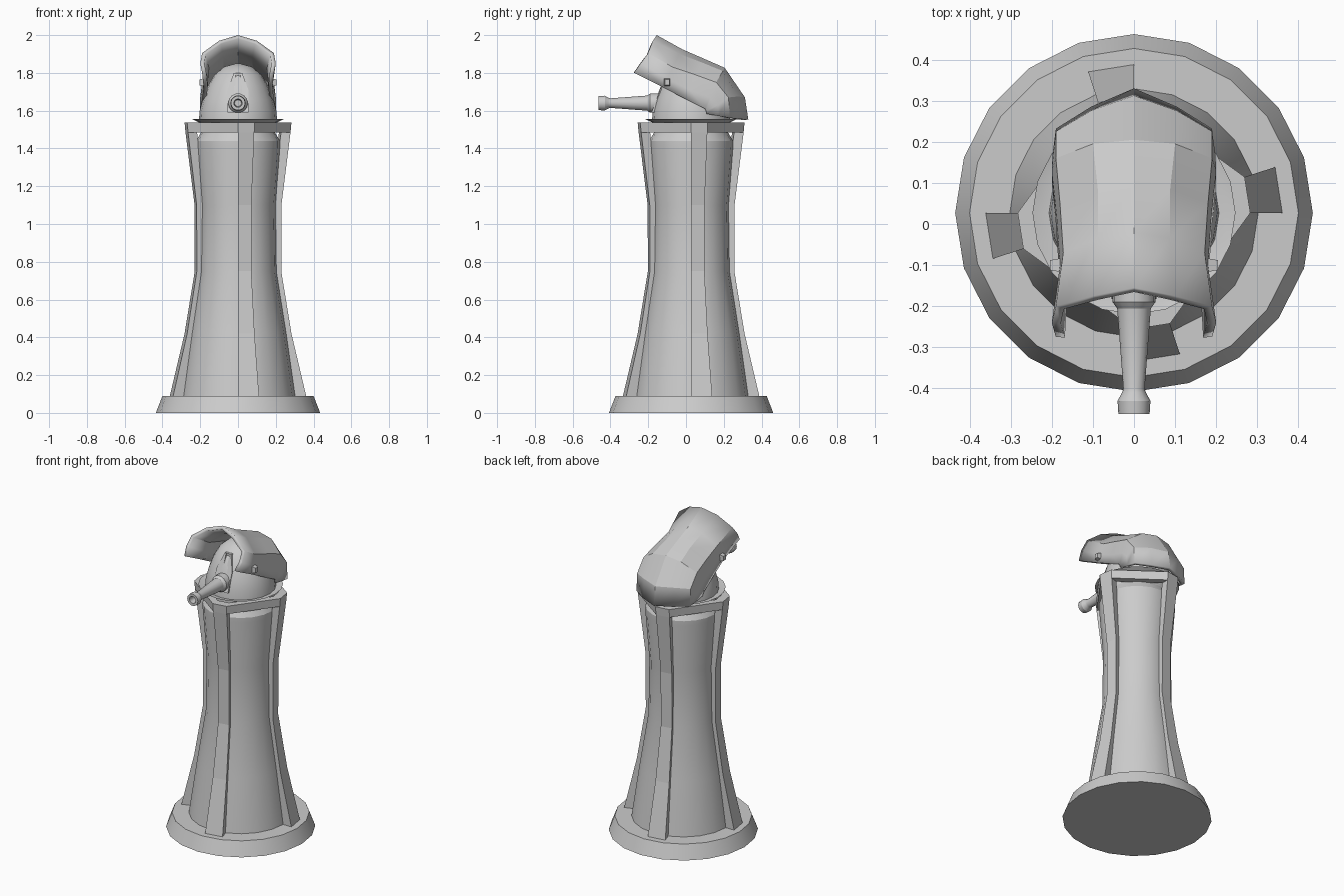
import bpy, bmesh
from math import sin, cos, pi, radians
from mathutils import Vector

if "Cube" in bpy.data.objects:
    bpy.data.objects.remove(bpy.data.objects["Cube"])

CY = 0.027  # column axis in y


def finish(name, bm, smooth=None):
    bmesh.ops.recalc_face_normals(bm, faces=bm.faces)
    me = bpy.data.meshes.new(name)
    bm.to_mesh(me)
    bm.free()
    ob = bpy.data.objects.new(name, me)
    bpy.context.collection.objects.link(ob)
    if smooth:
        bpy.ops.object.select_all(action='DESELECT')
        ob.select_set(True)
        bpy.context.view_layer.objects.active = ob
        bpy.ops.object.shade_smooth_by_angle(angle=radians(smooth))
    return ob


def bridge(bm, rings, closed=True):
    """Join rings of vertices with quads."""
    for a, b in zip(rings, rings[1:]):
        n = len(a)
        for i in range(n if closed else n - 1):
            j = (i + 1) % n
            bm.faces.new((a[i], a[j], b[j], b[i]))


def lathe(name, profile, n=20, place=None, smooth=30):
    """Turn (radius, height) points round an axis; place maps to the world."""
    place = place or (lambda x, y, h: (x, CY + y, h))
    bm = bmesh.new()
    rings = [[bm.verts.new(place(r * cos(2 * pi * i / n), r * sin(2 * pi * i / n), h))
              for i in range(n)] for r, h in profile]
    bridge(bm, rings)
    bm.faces.new(rings[0])
    bm.faces.new(rings[-1])
    return finish(name, bm, smooth)


# Base plate and waisted column
lathe("base_plate", [(0.435, 0), (0.40, 0.09)])
lathe("column", [(0.305, 0.07), (0.255, 0.42), (0.203, 0.75), (0.198, 1.10),
                 (0.222, 1.41), (0.222, 1.44), (0.195, 1.485), (0.195, 1.54)])

# Four struts, each one side of the 20-gon
strut_path = [(0.362, 0.288, 0.085), (0.283, 0.225, 0.42), (0.229, 0.18, 0.75),
              (0.23, 0.18, 1.10), (0.278, 0.228, 1.485)]
for k in range(4):
    bm = bmesh.new()
    rings = []
    for ro, ri, z in strut_path:
        a, b = radians(90 * k), radians(90 * k + 18)
        rings.append([bm.verts.new((r * cos(t), CY + r * sin(t), z))
                      for r, t in ((ro, a), (ro, b), (ri, b), (ri, a))])
    bridge(bm, rings)
    bm.faces.new(rings[0])
    bm.faces.new(rings[-1])
    finish(f"strut_{k + 1}", bm)

# Straight-sided ring joining the strut tops
bm = bmesh.new()
angles = [radians(90 * k + d) for k in range(4) for d in (0, 18)]
loops = [[bm.verts.new((r * cos(t), CY + r * sin(t), z)) for t in angles]
         for r, z in ((0.278, 1.485), (0.283, 1.538), (0.232, 1.538), (0.228, 1.485))]
bridge(bm, loops + loops[:1])
finish("top_ring", bm)

# Turntable saucer and dome
lathe("turntable", [(0.19, 1.53), (0.20, 1.535), (0.247, 1.557), (0.215, 1.548), (0.19, 1.548)])
lathe("dome", [(0.207, 1.545), (0.203, 1.60), (0.187, 1.66), (0.16, 1.73),
               (0.125, 1.79), (0.075, 1.832), (0.01, 1.85)])

# Gun housing on the dome front, with a sighting slot
bm = bmesh.new()
outline = [(-0.055, 1.59), (0.055, 1.59), (0.055, 1.71), (0.022, 1.80), (-0.022, 1.80), (-0.055, 1.71)]


def front_y(z):
    return -0.183 + max(0, z - 1.59) * 0.38


bridge(bm, [[bm.verts.new((x, front_y(z) + d, z)) for x, z in outline] for d in (0, 0.12)])
bm.verts.ensure_lookup_table()
bm.faces.new(bm.verts[:6])
bm.faces.new(bm.verts[6:])
housing = finish("gun_housing", bm)
bm = bmesh.new()
bmesh.ops.create_cube(bm, size=1)
for v in bm.verts:
    v.co = Vector((v.co.x * 0.024, -0.14 + v.co.y * 0.08, 1.75 + v.co.z * 0.13))
cutter = finish("slot_cutter", bm)
cutter.hide_render = True
cutter.hide_set(True)
cut = housing.modifiers.new("slot", 'BOOLEAN')
cut.operation, cut.object, cut.solver = 'DIFFERENCE', cutter, 'EXACT'

# Gun barrel with collar and hollow muzzle, pointing to -y
lathe("barrel", [(0.052, -0.13), (0.052, -0.19), (0.045, -0.20), (0.041, -0.205), (0.026, -0.40),
                 (0.029, -0.41), (0.040, -0.43), (0.038, -0.462), (0.022, -0.462), (0.018, -0.41)],
      n=14, place=lambda x, y, h: (x, h, 1.64 + y))

# Armoured hood: half sections (ridge, shoulder, corner, lower edge) from front to back
stations = [
    [(0, -0.155, 2.0), (0.10, -0.175, 1.97), (0.19, -0.20, 1.905), (0.20, -0.24, 1.85), (0.19, -0.275, 1.80)],
    [(0, -0.02, 1.925), (0.087, -0.035, 1.90), (0.172, -0.07, 1.83), (0.18, -0.10, 1.77), (0.182, -0.125, 1.725)],
    [(0, 0.10, 1.873), (0.088, 0.085, 1.855), (0.18, 0.05, 1.79), (0.188, 0.02, 1.71), (0.19, 0.0, 1.66)],
    [(0, 0.205, 1.827), (0.10, 0.195, 1.81), (0.19, 0.16, 1.75), (0.20, 0.13, 1.67), (0.20, 0.10, 1.61)],
    [(0, 0.312, 1.67), (0.105, 0.275, 1.675), (0.19, 0.225, 1.67), (0.198, 0.17, 1.63), (0.198, 0.106, 1.598)],
    [(0, 0.330, 1.553), (0.105, 0.285, 1.556), (0.19, 0.232, 1.562), (0.195, 0.17, 1.572), (0.195, 0.11, 1.583)],
]
bm = bmesh.new()
rows = []
for s in stations:
    full = [(-x, y, z) for x, y, z in reversed(s[1:])] + s
    rows.append([bm.verts.new(p) for p in full])
bridge(bm, rows, closed=False)
hood = finish("hood", bm, 22)
if sum((p.normal.z * p.area for p in hood.data.polygons)) < 0:
    hood.data.flip_normals()
shell = hood.modifiers.new("thickness", 'SOLIDIFY')
shell.thickness, shell.offset = 0.022, -1

# Small side lugs under the hood edge
for s, side in ((-1, "left"), (1, "right")):
    bm = bmesh.new()
    bmesh.ops.create_cube(bm, size=1)
    for v in bm.verts:
        w = 0.6 if v.co.x * s > 0 else 1
        v.co = Vector((s * 0.182 + v.co.x * 0.045, -0.10 + v.co.y * 0.04 * w, 1.75 + v.co.z * 0.05 * w))
    finish(f"{side}_lug", bm)
